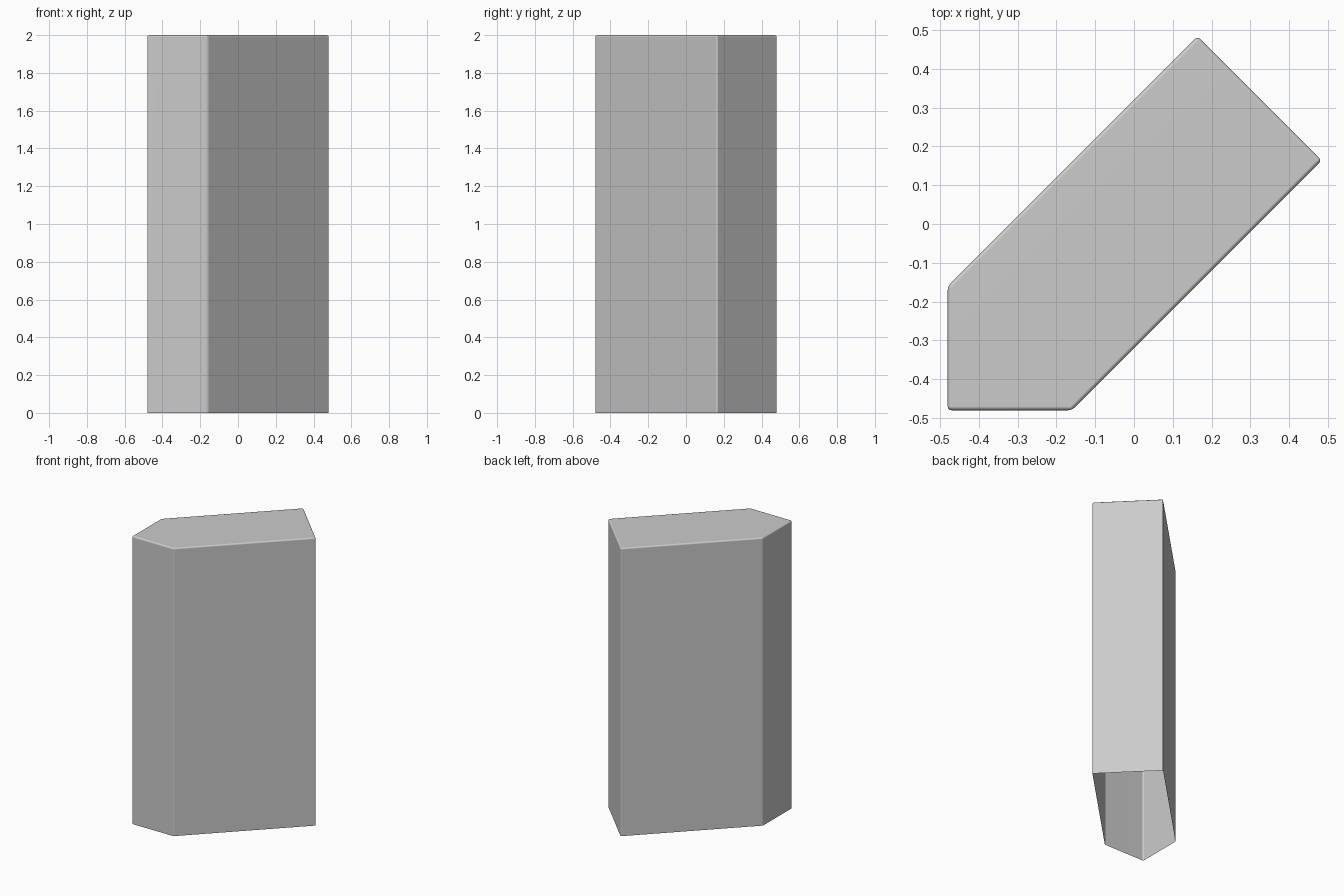
import bpy, bmesh, math

if "Cube" in bpy.data.objects:
    bpy.data.objects.remove(bpy.data.objects["Cube"])

# Five-sided footprint, counter-clockwise from above
profile = [(-0.48, -0.48), (-0.16, -0.48), (0.484, 0.164), (0.164, 0.484), (-0.48, -0.16)]
HEIGHT = 2.0

# Thin-walled block: side walls and a closed top, open underneath
bm = bmesh.new()
base = [bm.verts.new((x, y, 0)) for x, y in profile]
top = [bm.verts.new((x, y, HEIGHT)) for x, y in profile]
n = len(profile)
for i in range(n):
    j = (i + 1) % n
    bm.faces.new((base[i], base[j], top[j], top[i]))
bm.faces.new(top)

# Slightly softened corners and top rim
edges = [e for e in bm.edges if not e.is_boundary]
bmesh.ops.bevel(bm, geom=edges, offset=0.01, offset_type='OFFSET',
                segments=3, profile=0.5, affect='EDGES')
mesh = bpy.data.meshes.new("pillar_block")
bm.to_mesh(mesh)
bm.free()

block = bpy.data.objects.new("pillar_block", mesh)
bpy.context.collection.objects.link(block)
bpy.context.view_layer.objects.active = block
block.select_set(True)
bpy.ops.object.shade_smooth_by_angle(angle=math.radians(35))

# Keep the large faces flat across the softened edges
normals = block.modifiers.new("weighted_normals", 'WEIGHTED_NORMAL')
normals.keep_sharp = True
